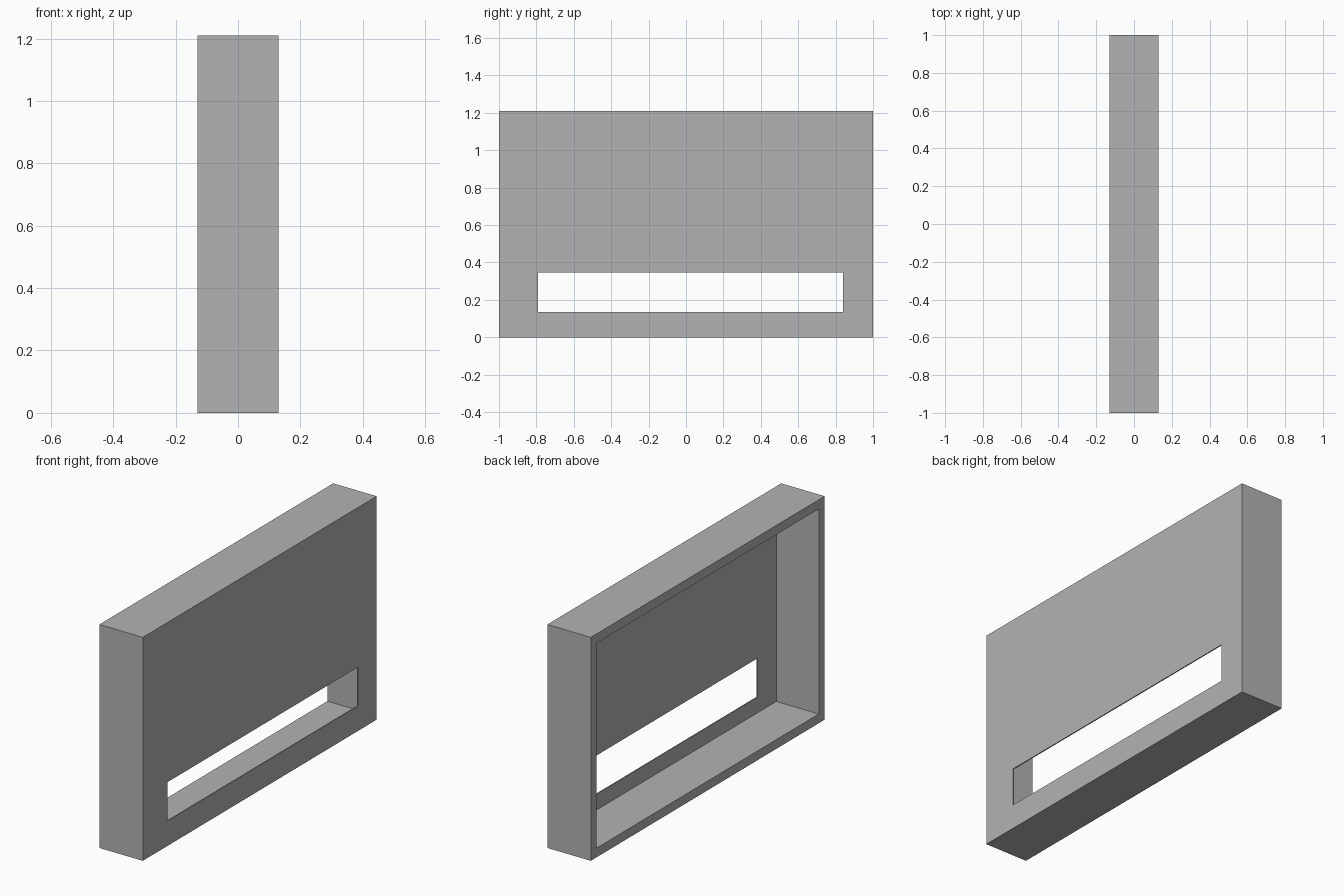
import bpy
import bmesh

cube = bpy.data.objects.get("Cube")
if cube:
    bpy.data.objects.remove(cube, do_unlink=True)

# Overall sizes
DEPTH, LENGTH, HEIGHT = 0.26, 2.0, 1.21
WALL, SHEET = 0.05, 0.006
SLOT_Y, SLOT_Z = (-0.79, 0.84), (0.135, 0.345)

grey = bpy.data.materials.new("plain_grey")
grey.use_nodes = True
colour = (0.45, 0.45, 0.45, 1)
grey.diffuse_color = colour
grey.node_tree.nodes["Principled BSDF"].inputs["Base Color"].default_value = colour


def box(name, xs, ys, zs):
    """Box between the given limits on each axis."""
    bm = bmesh.new()
    bmesh.ops.create_cube(bm, size=1)
    for v in bm.verts:
        v.co = [lim[0] if c < 0 else lim[1] for c, lim in zip(v.co, (xs, ys, zs))]
    mesh = bpy.data.meshes.new(name)
    bm.to_mesh(mesh)
    bm.free()
    obj = bpy.data.objects.new(name, mesh)
    bpy.context.collection.objects.link(obj)
    mesh.materials.append(grey)
    return obj


def cut(obj, cutter):
    mod = obj.modifiers.new(cutter.name, 'BOOLEAN')
    mod.operation = 'DIFFERENCE'
    mod.solver = 'EXACT'
    mod.object = cutter
    cutter.hide_render = True
    cutter.hide_set(True)


# Shallow tray standing on its long edge
half_x, half_y = DEPTH / 2, LENGTH / 2
housing = box("housing", (-half_x, half_x), (-half_y, half_y), (0, HEIGHT))

# Hollow, open towards -x, leaving a thin sheet on the other side
cavity = box("cavity_cutter", (-half_x - 0.1, half_x - SHEET),
             (WALL - half_y, half_y - WALL), (WALL, HEIGHT - WALL))
cut(housing, cavity)

# Long slot through the thin sheet
slot = box("slot_cutter", (0, half_x + 0.1), SLOT_Y, SLOT_Z)
cut(housing, slot)

# Apply the cuts and remove the cutters
bpy.context.view_layer.update()
graph = bpy.context.evaluated_depsgraph_get()
finished = bpy.data.meshes.new_from_object(housing.evaluated_get(graph))
housing.modifiers.clear()
housing.data = finished
for helper in (cavity, slot):
    bpy.data.objects.remove(helper, do_unlink=True)
